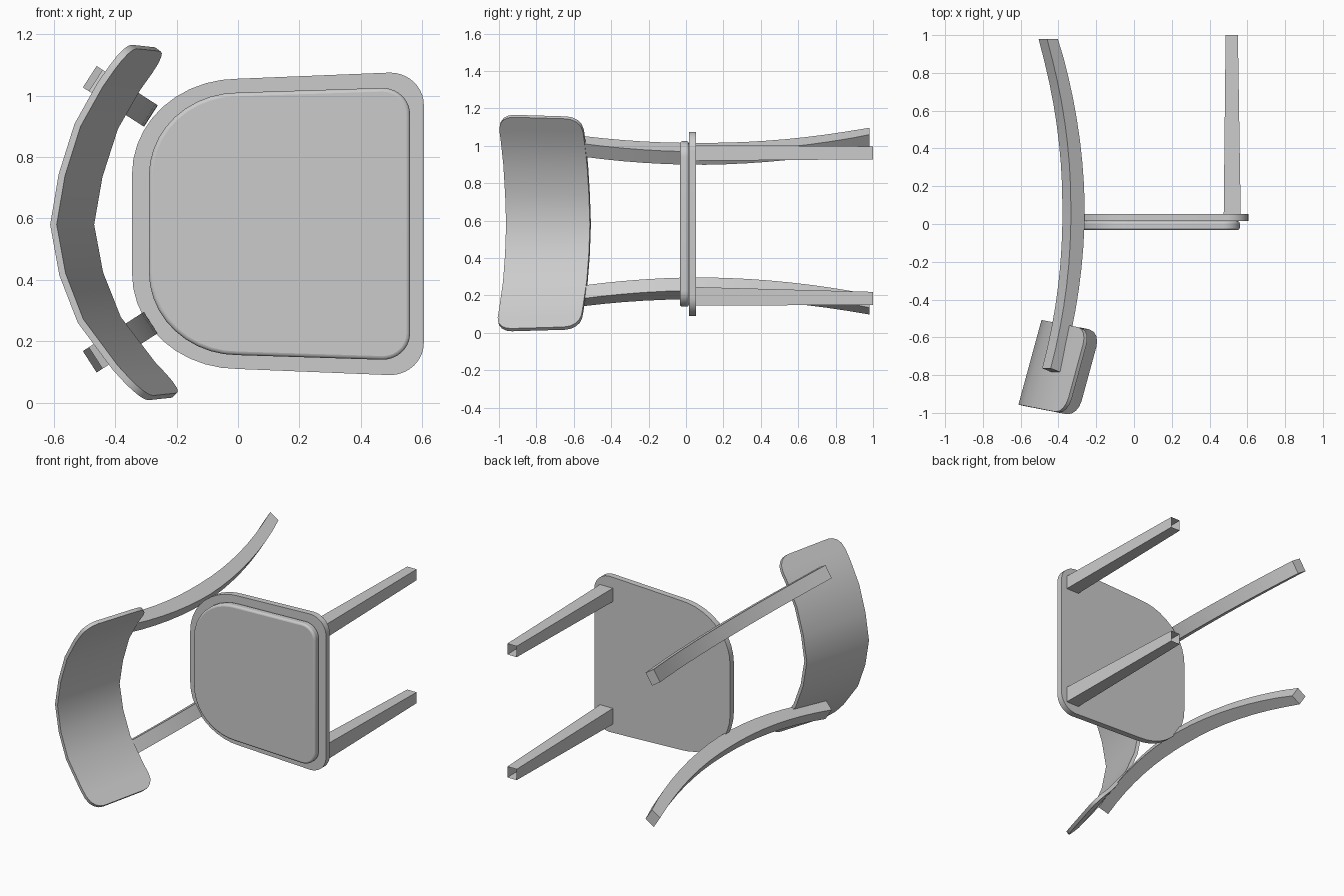
import bpy
import bmesh
from math import sin, cos, pi, radians, sqrt
from mathutils import Vector

cube = bpy.data.objects.get("Cube")
if cube:
    bpy.data.objects.remove(cube)

grey = bpy.data.materials.new("light grey")
grey.use_nodes = True
grey.diffuse_color = (0.6, 0.6, 0.6, 1)
grey.node_tree.nodes["Principled BSDF"].inputs["Base Color"].default_value = (0.6, 0.6, 0.6, 1)


def finish(name, bm, angle=30):
    bmesh.ops.recalc_face_normals(bm, faces=bm.faces)
    mesh = bpy.data.meshes.new(name)
    bm.to_mesh(mesh)
    bm.free()
    mesh.materials.append(grey)
    obj = bpy.data.objects.new(name, mesh)
    bpy.context.collection.objects.link(obj)
    bpy.ops.object.select_all(action="DESELECT")
    obj.select_set(True)
    bpy.context.view_layer.objects.active = obj
    bpy.ops.object.shade_smooth_by_angle(angle=radians(angle))
    return obj


def loft(rings, caps=True):
    """Join equal closed rings of points into a tube."""
    bm = bmesh.new()
    rows = [[bm.verts.new(p) for p in ring] for ring in rings]
    n = len(rows[0])
    for a, b in zip(rows, rows[1:]):
        for i in range(n):
            j = (i + 1) % n
            bm.faces.new((a[i], a[j], b[j], b[i]))
    if caps:
        bm.faces.new(rows[0])
        bm.faces.new(rows[-1])
    return bm


# Seat: a board with a smaller bevelled pad on it
SEAT_Z = 0.5825


def seat_outline(rear, front, steps=10):
    """Each corner is (centre x, centre height, radius x, radius z)."""
    half = []
    for (cx, cz, rx, rz), start in ((rear, pi), (front, pi / 2)):
        for i in range(steps + 1):
            a = start - pi / 2 * i / steps
            half.append((cx + rx * cos(a), cz + rz * sin(a)))
    return half + [(x, -z) for x, z in reversed(half)]


def slab(name, outline, y0, y1, bevel=0):
    bm = loft([[(x, y, SEAT_Z + z) for x, z in outline] for y in (y0, y1)])
    obj = finish(name, bm)
    if bevel:
        mod = obj.modifiers.new("soft edge", "BEVEL")
        mod.width = bevel
        mod.segments = 3
        mod.limit_method = "ANGLE"
        mod.angle_limit = radians(40)
    return obj


slab("seat_board", seat_outline((0, 0.1625, 0.345, 0.31), (0.495, 0.3875, 0.11, 0.105)), 0.015, 0.053)
slab("seat_pad", seat_outline((0, 0.1575, 0.29, 0.27), (0.47, 0.3575, 0.09, 0.085)), -0.032, 0.015, 0.012)


# Front legs: tapered square tubes, open at the ends
def rectangle(x0, x1, y, z0, z1):
    return [(x0, y, z0), (x1, y, z0), (x1, y, z1), (x0, y, z1)]


for name, base, tip in (("front_leg_upper", (0.92, 1.005), (0.928, 0.997)),
                        ("front_leg_lower", (0.145, 0.245), (0.15, 0.219))):
    finish(name, loft([rectangle(0.475, 0.565, 0.05, *base),
                       rectangle(0.485, 0.55, 1.0, *tip)], caps=False))

# Rear legs: bowed bars running from the backrest to the foot
for name, side in (("rear_leg_upper", 1), ("rear_leg_lower", -1)):
    out = Vector((-0.84, 0, 0.54 * side))
    across = Vector((0.54, 0, 0.84 * side))
    rings = []
    steps = 16
    for i in range(steps + 1):
        y = -0.775 + 1.755 * i / steps
        centre = Vector((-0.32, y, 0.5975 + 0.3595 * side)) + out * 0.193 * (y - 0.07) ** 2
        slope = 0.386 * (y - 0.07) if i < steps else 0
        normal = (out - Vector((0, slope, 0))).normalized()
        thick = (0.088 - 0.02 * abs(y - 0.07) / 0.9) / 2
        rings.append([centre + normal * thick * a + across * 0.0415 * b
                      for a, b in ((-1, -1), (1, -1), (1, 1), (-1, 1))])
    finish(name, loft(rings))

# Backrest: a curved, tilted panel with rounded corners
curve = [(0.02, 0.3), (0.12, 0.205), (0.27, 0.09), (0.42, 0.03), (0.58, 0),
         (0.74, 0.028), (0.9, 0.08), (1.03, 0.155), (1.155, 0.245)]
RADIUS = 0.085
depth = Vector((0.98, -0.19, 0))
width = Vector((0.263, 0.965, 0))


def end_points(end, inner):
    """Curve points with the distance from the panel end, for a corner."""
    (z0, u0), (z1, u1) = end, inner
    length = sqrt((z1 - z0) ** 2 + (u1 - u0) ** 2)
    for d in (0, 0.006, 0.022, 0.048, RADIUS):
        t = d / length
        yield z0 + (z1 - z0) * t, u0 + (u1 - u0) * t, d


stations = list(end_points(curve[0], curve[1]))
stations += [(z, u, RADIUS) for z, u in curve[1:-1]]
stations += reversed(list(end_points(curve[-1], curve[-2])))

rings = []
for i, (z, u, d) in enumerate(stations):
    a = stations[max(i - 1, 0)]
    b = stations[min(i + 1, len(stations) - 1)]
    along = (depth * (b[1] - a[1]) + Vector((0, 0, b[0] - a[0]))).normalized()
    normal = along.cross(width).normalized() * 0.011
    half = 0.232 - RADIUS + sqrt(RADIUS ** 2 - (RADIUS - d) ** 2)
    ring = []
    for v, face in ((-half, -1), (half, -1), (half, 1), (-half, 1)):
        taper = 1 - 0.05 * v
        point = Vector((-0.54, -0.735, SEAT_Z + (z - SEAT_Z) * taper))
        ring.append(point + depth * u + width * v + normal * face)
    rings.append(ring)
finish("backrest", loft(rings), 35)
